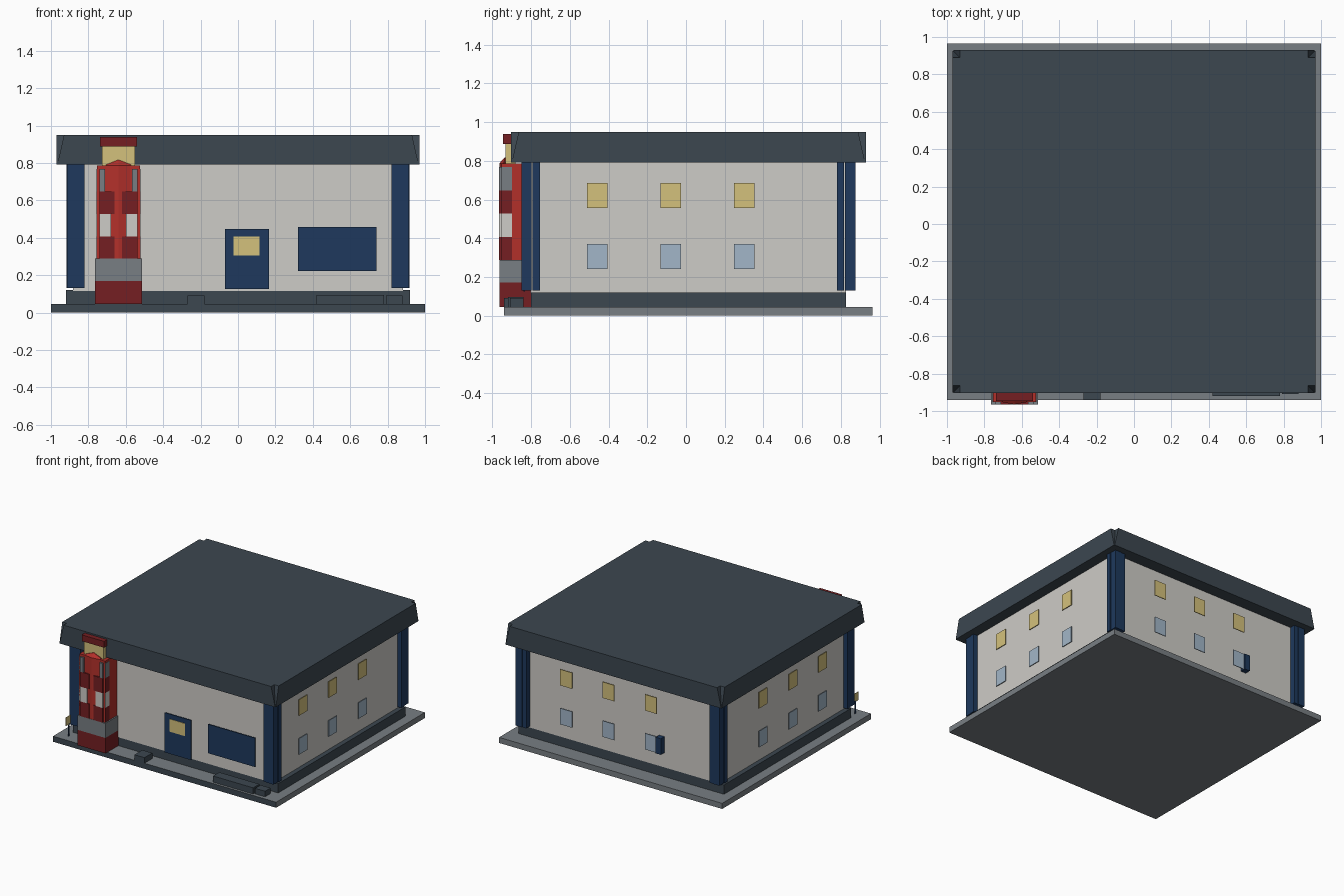
import bpy, bmesh

if "Cube" in bpy.data.objects:
    bpy.data.objects.remove(bpy.data.objects["Cube"])


def material(name, rgb):
    lin = [(c / 255 / 12.92) if c < 11 else ((c / 255 + 0.055) / 1.055) ** 2.4 for c in rgb]
    m = bpy.data.materials.new(name)
    m.use_nodes = True
    m.diffuse_color = (*lin, 1)
    m.node_tree.nodes["Principled BSDF"].inputs["Base Color"].default_value = (*lin, 1)
    return m


slate = material("slate", (60, 71, 80))
grey = material("grey", (120, 126, 131))
wall = material("wall_cream", (206, 204, 199))
navy = material("navy", (30, 57, 93))
yellow = material("pale_yellow", (212, 193, 124))
glass = material("pale_blue", (162, 182, 200))
red = material("red", (178, 48, 42))
maroon = material("maroon", (117, 31, 34))

MID = 0.0125  # building centre in y


def finish(name, bm, *mats):
    bmesh.ops.recalc_face_normals(bm, faces=bm.faces)
    me = bpy.data.meshes.new(name)
    bm.to_mesh(me)
    bm.free()
    for m in mats:
        me.materials.append(m)
    ob = bpy.data.objects.new(name, me)
    bpy.context.collection.objects.link(ob)
    return ob


def box(name, mat, x, y, z):
    bm = bmesh.new()
    bmesh.ops.create_cube(bm, size=1)
    for v in bm.verts:
        v.co = [lo if c < 0 else hi for c, (lo, hi) in zip(v.co, (x, y, z))]
    return finish(name, bm, mat)


def loft(name, mat, lower, upper):
    """Solid between two matching rings of points."""
    bm = bmesh.new()
    a = [bm.verts.new(p) for p in lower]
    b = [bm.verts.new(p) for p in upper]
    bm.faces.new(a)
    bm.faces.new(b)
    for i in range(len(a)):
        j = (i + 1) % len(a)
        bm.faces.new((a[i], a[j], b[j], b[i]))
    return finish(name, bm, mat)


# Ground slab with a slate front edge
slab = box("ground_slab", grey, (-1, 1), (-0.94, 0.965), (0, 0.045))
slab.data.materials.append(slate)
for f in slab.data.polygons:
    f.material_index = 1 if f.normal.y < -0.5 else 0

# Building body, set back behind the columns
box("plinth", slate, (-0.92, 0.92), (-0.80, 0.828), (0.045, 0.12))
box("walls", wall, (-0.882, 0.882), (-0.803, 0.828), (0.115, 0.793))


# Roof with a notch in each top corner that closes toward the bottom
def roof_ring(z, notch):
    hx, hy = 0.97, 0.917
    ring = []
    for sx, sy in ((1, 1), (-1, 1), (-1, -1), (1, -1)):
        corner = [(hx, hy - notch), (hx - notch, hy - notch), (hx - notch, hy)]
        if sx * sy < 0:
            corner.reverse()
        ring += [(sx * px, MID + sy * py, z) for px, py in corner]
    return ring


loft("roof", slate, roof_ring(0.792, 0.004), roof_ring(0.95, 0.04))

# Corner columns: a front pair and a side plate on each corner
for sx, xn in ((-1, "right"), (1, "left")):
    for sy, yn in ((-1, "front"), (1, "back")):
        def column(part, x, y):
            box(f"{yn}_{xn}_column_{part}", navy, sorted(sx * v for v in x),
                sorted(MID + sy * v for v in y), (0.13, 0.793))
        column("outer", (0.857, 0.914), (0.81, 0.863))
        column("inner", (0.82, 0.857), (0.81, 0.86))
        column("side", (0.86, 0.918), (0.768, 0.805))

# Window panes hung in line with the columns on the sides and the back
for row, mat, z in (("upper", yellow, (0.556, 0.686)), ("lower", glass, (0.241, 0.371))):
    for i in (-1, 0, 1):
        yc, xc = -0.078 + 0.38 * i, 0.09 + 0.38 * i
        for sx, side in ((-1, "right"), (1, "left")):
            box(f"{side}_{row}_window", mat, sorted((sx * 0.9, sx * 0.906)),
                (yc - 0.053, yc + 0.053), z)
        box(f"back_{row}_window", mat, (xc - 0.053, xc + 0.053), (0.86, 0.866), z)
box("back_wall_box", navy, (-0.387, -0.34), (0.825, 0.875), (0.24, 0.37))

# Door and wall panel on the front
box("door", navy, (-0.07, 0.165), (-0.84, -0.833), (0.125, 0.447))
box("door_window", yellow, (-0.025, 0.115), (-0.843, -0.838), (0.306, 0.408))
box("wall_panel", navy, (0.32, 0.74), (-0.84, -0.833), (0.222, 0.457))

# Low blocks along the front
box("door_step", slate, (-0.27, -0.18), (-0.94, -0.84), (0.045, 0.09))
box("long_planter", slate, (0.42, 0.78), (-0.92, -0.84), (0.045, 0.095))
box("short_planter", slate, (0.79, 0.88), (-0.91, -0.84), (0.045, 0.09))

# Tower
TX = -0.639


def tower(name, mat, half, y, z):
    box("tower_" + name, mat, (TX - half, TX + half), y, z)


tower("foot", maroon, 0.126, (-0.965, -0.795), (0.045, 0.17))
tower("grey_band", grey, 0.126, (-0.965, -0.795), (0.17, 0.288))
tower("core", red, 0.115, (-0.953, -0.795), (0.288, 0.785))
tower("lantern", yellow, 0.088, (-0.932, -0.88), (0.785, 0.887))
tower("cap", maroon, 0.1, (-0.945, -0.88), (0.887, 0.938))


# Ridged front spine, topped by a small gable that leans back to a point
def spine_ring(z_side, z_mid, y_side, y_mid):
    return [(TX - 0.068, y_side, z_side), (TX, y_mid, z_mid), (TX + 0.068, y_side, z_side),
            (TX + 0.068, -0.925, z_side), (TX, -0.925, z_mid), (TX - 0.068, -0.925, z_side)]


shoulder = spine_ring(0.785, 0.787, -0.952, -0.965)
loft("tower_spine", red, spine_ring(0.288, 0.288, -0.952, -0.965), shoulder)
loft("tower_gable", red, shoulder, spine_ring(0.79, 0.817, -0.94, -0.937))

# Coloured bands on the tower front and sides
for name, mat, inner, z in (("low_band", maroon, 0.02, (0.288, 0.407)),
                            ("white_band", wall, 0.04, (0.407, 0.527)),
                            ("high_band", maroon, 0.02, (0.527, 0.647)),
                            ("window", grey, 0.072, (0.647, 0.767))):
    for s in (-1, 1):
        box("tower_front_" + name, mat, sorted((TX + s * inner, TX + s * 0.102)),
            (-0.966, -0.95), z)
        box("tower_side_" + name, mat, sorted((TX + s * 0.112, TX + s * 0.117)),
            (-0.953, -0.9), z)

# Small sign beside the tower
box("sign_post", navy, (-0.907, -0.905), (-0.88, -0.865), (0.045, 0.15))
box("sign_plate", yellow, (-0.907, -0.905), (-0.91, -0.84), (0.14, 0.21))
